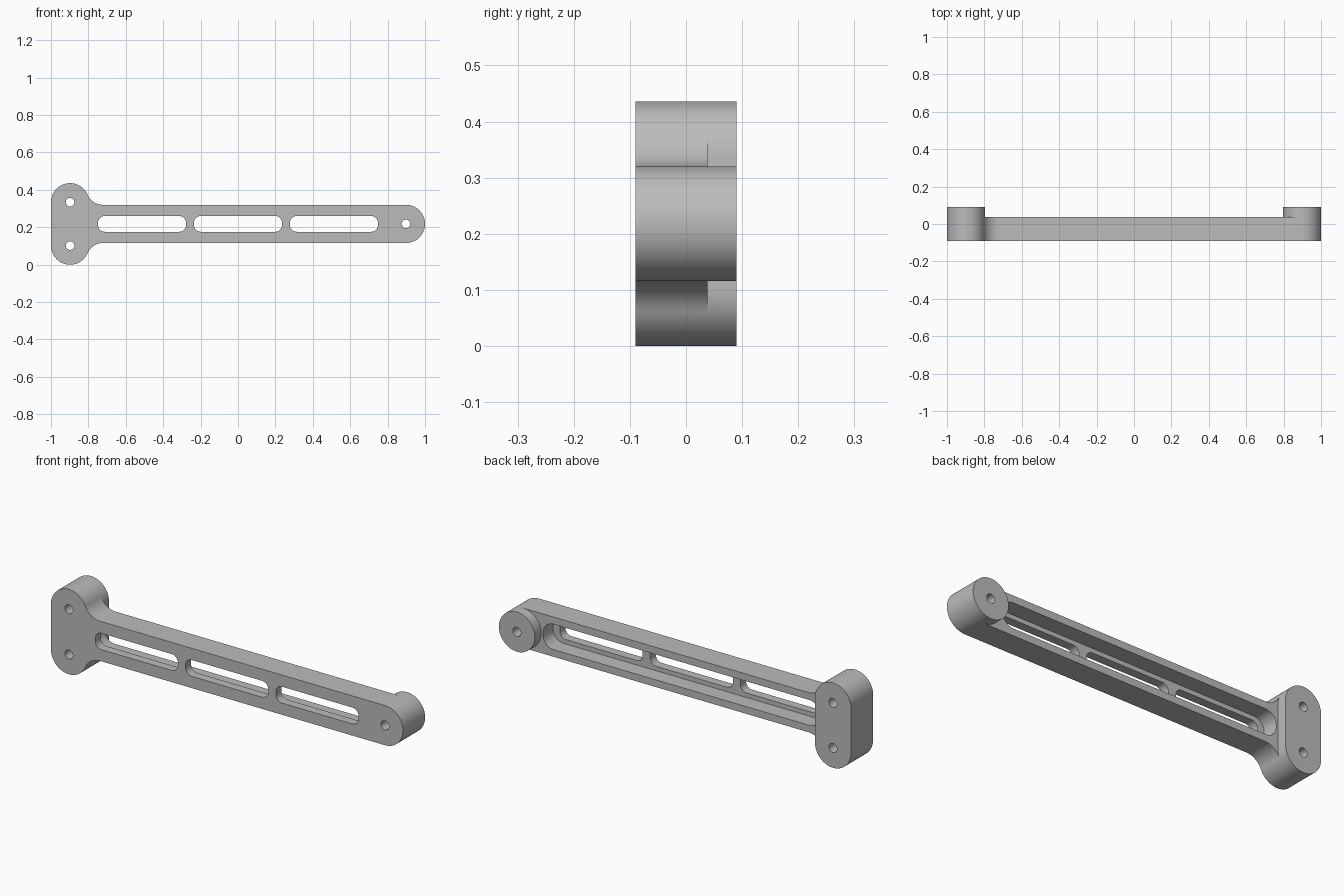
import bpy, bmesh
from math import sin, cos, pi, asin, sqrt

if "Cube" in bpy.data.objects:
    bpy.data.objects.remove(bpy.data.objects["Cube"])

# Main dimensions
R = 0.102                      # radius of the rounded ends and half height of the arm
MID = 0.218                    # height of the arm's centre line
END = 1 - R                    # distance of the end centres from the middle
FRONT, ARM_BACK, BACK = -0.09, 0.038, 0.09
WEB_BACK = -0.045              # rear face of the thin web
FILLET = 0.09

steel = bpy.data.materials.new("plain_grey")
steel.use_nodes = True
grey = (0.5, 0.5, 0.5, 1)
steel.diffuse_color = grey
steel.node_tree.nodes["Principled BSDF"].inputs["Base Color"].default_value = grey


def arc(cx, cz, r, a0, a1, n=16):
    return [(cx + r * cos(a0 + (a1 - a0) * i / n), cz + r * sin(a0 + (a1 - a0) * i / n))
            for i in range(n + 1)]


def rounded_rect(x0, x1, z0, z1, r):
    corners = [(x1 - r, z1 - r), (x0 + r, z1 - r), (x0 + r, z0 + r), (x1 - r, z0 + r)]
    pts = []
    for k, (cx, cz) in enumerate(corners):
        pts += arc(cx, cz, r, k * pi / 2, (k + 1) * pi / 2)
    return pts


def circle(cx, cz, r, n=64):
    return arc(cx, cz, r, 0, 2 * pi, n)[:-1]


def prism(name, pts, y0, y1):
    """Extrude an x-z outline between two depths."""
    bm = bmesh.new()
    base = bm.faces.new([bm.verts.new((x, y0, z)) for x, z in pts])
    ext = bmesh.ops.extrude_face_region(bm, geom=[base])
    verts = [g for g in ext["geom"] if isinstance(g, bmesh.types.BMVert)]
    bmesh.ops.translate(bm, verts=verts, vec=(0, y1 - y0, 0))
    bmesh.ops.remove_doubles(bm, verts=bm.verts, dist=1e-5)
    bmesh.ops.recalc_face_normals(bm, faces=bm.faces)
    mesh = bpy.data.meshes.new(name)
    bm.to_mesh(mesh)
    bm.free()
    mesh.materials.append(steel)
    obj = bpy.data.objects.new(name, mesh)
    bpy.context.collection.objects.link(obj)
    return obj


def combine(target, tool, operation):
    mod = target.modifiers.new(operation, "BOOLEAN")
    mod.operation, mod.solver, mod.object = operation, "EXACT", tool
    bpy.context.view_layer.objects.active = target
    bpy.ops.object.modifier_apply(modifier=mod.name)
    bpy.data.objects.remove(tool)


# Arm outline, flaring into the mounting head through concave fillets
head_z = 2 * MID - R
lift = (MID + R + FILLET - head_z) / (R + FILLET)
flare_x = -END + (R + FILLET) * sqrt(1 - lift ** 2)
upper = arc(flare_x, MID + R + FILLET, FILLET, pi + asin(lift), 1.5 * pi)
upper = [(-END, head_z)] + upper + [(END, MID + R)]
lower = [(x, 2 * MID - z) for x, z in reversed(upper)]
arm = prism("link_arm", upper + lower, FRONT, ARM_BACK)

# Thick mounting head and pivot boss
combine(arm, prism("mounting_head", rounded_rect(-1, -1 + 2 * R, 0, 2 * MID, R - 1e-5),
                   FRONT, BACK), "UNION")
combine(arm, prism("pivot_boss", circle(END, MID, R), FRONT, BACK), "UNION")

# Rear channel
combine(arm, prism("channel_cutter", rounded_rect(-0.786, 0.786, MID - 0.065, MID + 0.065, 0.06),
                   WEB_BACK, BACK + 0.1), "DIFFERENCE")

# Three slots through the web
for cx in (-0.513, 0, 0.513):
    combine(arm, prism("slot_cutter", rounded_rect(cx - 0.235, cx + 0.235, MID - 0.042,
                       MID + 0.042, 0.035), FRONT - 0.1, BACK + 0.1), "DIFFERENCE")

# Bolt holes
for x, z in ((-END, R), (-END, head_z), (END, MID)):
    combine(arm, prism("hole_cutter", circle(x, z, 0.023, 32), FRONT - 0.1, BACK + 0.1),
            "DIFFERENCE")

# Smooth the curved walls, keep the edges crisp
bpy.ops.object.select_all(action="DESELECT")
arm.select_set(True)
bpy.context.view_layer.objects.active = arm
bpy.ops.object.shade_smooth_by_angle(angle=pi / 6)
